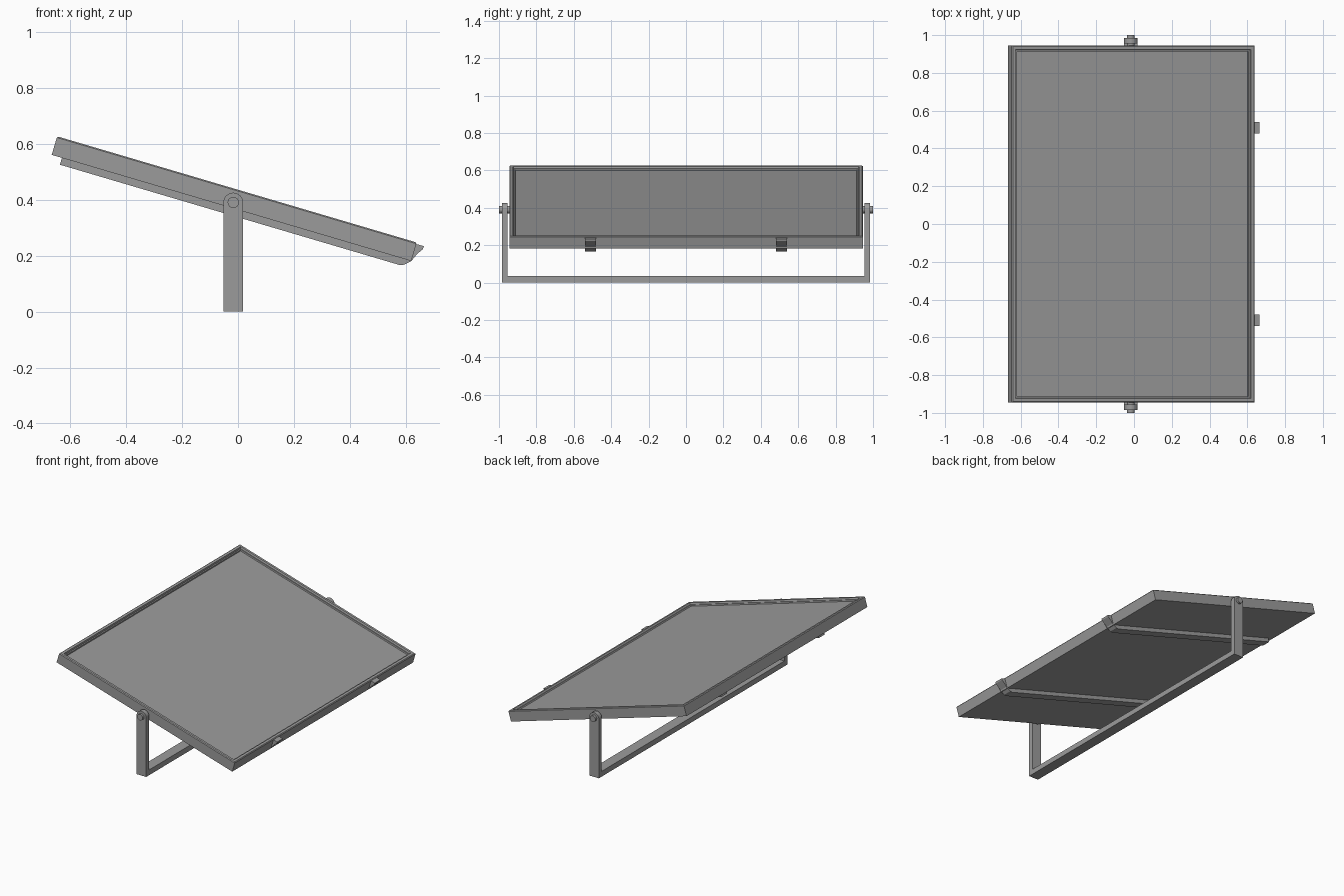
import bpy, bmesh, math
from mathutils import Matrix, Vector

cube = bpy.data.objects.get("Cube")
if cube:
    bpy.data.objects.remove(cube)

grey = bpy.data.materials.new("metal grey")
grey.use_nodes = True
COLOUR = (0.33, 0.33, 0.33, 1)
grey.diffuse_color = COLOUR
grey.node_tree.nodes["Principled BSDF"].inputs["Base Color"].default_value = COLOUR

TILT = Matrix.Translation((-0.0135, 0, 0.4035)) @ Matrix.Rotation(math.radians(16.45), 4, 'Y')
HALF_X, HALF_Y, HALF_T = 0.67, 0.945, 0.0345


def finish(name, bm, matrix=Matrix()):
    bmesh.ops.recalc_face_normals(bm, faces=bm.faces)
    mesh = bpy.data.meshes.new(name)
    bm.to_mesh(mesh)
    bm.free()
    mesh.materials.append(grey)
    obj = bpy.data.objects.new(name, mesh)
    obj.matrix_world = matrix
    bpy.context.collection.objects.link(obj)
    return obj


def extrude_profile(name, points, y0, y1, matrix=Matrix()):
    """Prism from an (x, z) outline, running from y0 to y1."""
    bm = bmesh.new()
    face = bm.faces.new([bm.verts.new((x, y0, z)) for x, z in points])
    out = bmesh.ops.extrude_face_region(bm, geom=[face])
    moved = [v for v in out["geom"] if isinstance(v, bmesh.types.BMVert)]
    bmesh.ops.translate(bm, verts=moved, vec=(0, y1 - y0, 0))
    return finish(name, bm, matrix)


def arc(cx, cz, r, a0, a1, n):
    angles = [math.radians(a0 + (a1 - a0) * i / n) for i in range(n + 1)]
    return [(cx + r * math.cos(a), cz + r * math.sin(a)) for a in angles]


# Tilted panel: nested rectangles (inset, height) make the rim and recess
bm = bmesh.new()
steps = [(0, -HALF_T), (0, 0.03), (0.005, HALF_T), (0.02, HALF_T),
         (0.024, 0.024), (0.031, 0.024), (0.033, 0.016)]
rings = []
for inset, z in steps:
    x, y = HALF_X - inset, HALF_Y - inset
    rings.append([bm.verts.new(p) for p in ((-x, -y, z), (x, -y, z), (x, y, z), (-x, y, z))])
for a, b in zip(rings, rings[1:]):
    for i in range(4):
        j = (i + 1) % 4
        bm.faces.new((a[i], a[j], b[j], b[i]))
bm.faces.new(rings[0][::-1])
bm.faces.new(rings[-1])
finish("panel", bm, TILT)

# Support straps under the panel, hooked round its lower edge
strap = [(-0.632, -HALF_T), (-0.632, -0.06), (0.635, -0.06), (0.65, -0.054),
         (0.698, 0.018), (0.698, 0.029), (HALF_X, 0.029), (HALF_X, -HALF_T)]
for side, y in (("right", -0.51), ("left", 0.51)):
    extrude_profile(side + "_strap", strap, y - 0.03, y + 0.03, TILT)

# U-shaped stand: floor bar, round-topped arms and pivot bolts
PX, PZ, W = -0.017, 0.39, 0.035
bar = [(PX - W, 0), (PX + W, 0), (PX + W, 0.035), (PX - W, 0.035)]
extrude_profile("floor_bar", bar, -0.955, 0.955)
arm = [(PX - W, 0), (PX + W, 0)] + arc(PX, PZ, W, 0, 180, 16)
bolt = arc(PX, PZ, 0.02, 0, 360, 24)[:-1]
for side, s in (("right", -1), ("left", 1)):
    extrude_profile(side + "_arm", arm, s * 0.955, s * 0.985)
    obj = extrude_profile(side + "_pivot_bolt", bolt, s * 0.94, s * 1.0)
    bpy.ops.object.select_all(action='DESELECT')
    obj.select_set(True)
    bpy.context.view_layer.objects.active = obj
    bpy.ops.object.shade_smooth_by_angle(angle=math.radians(35))
